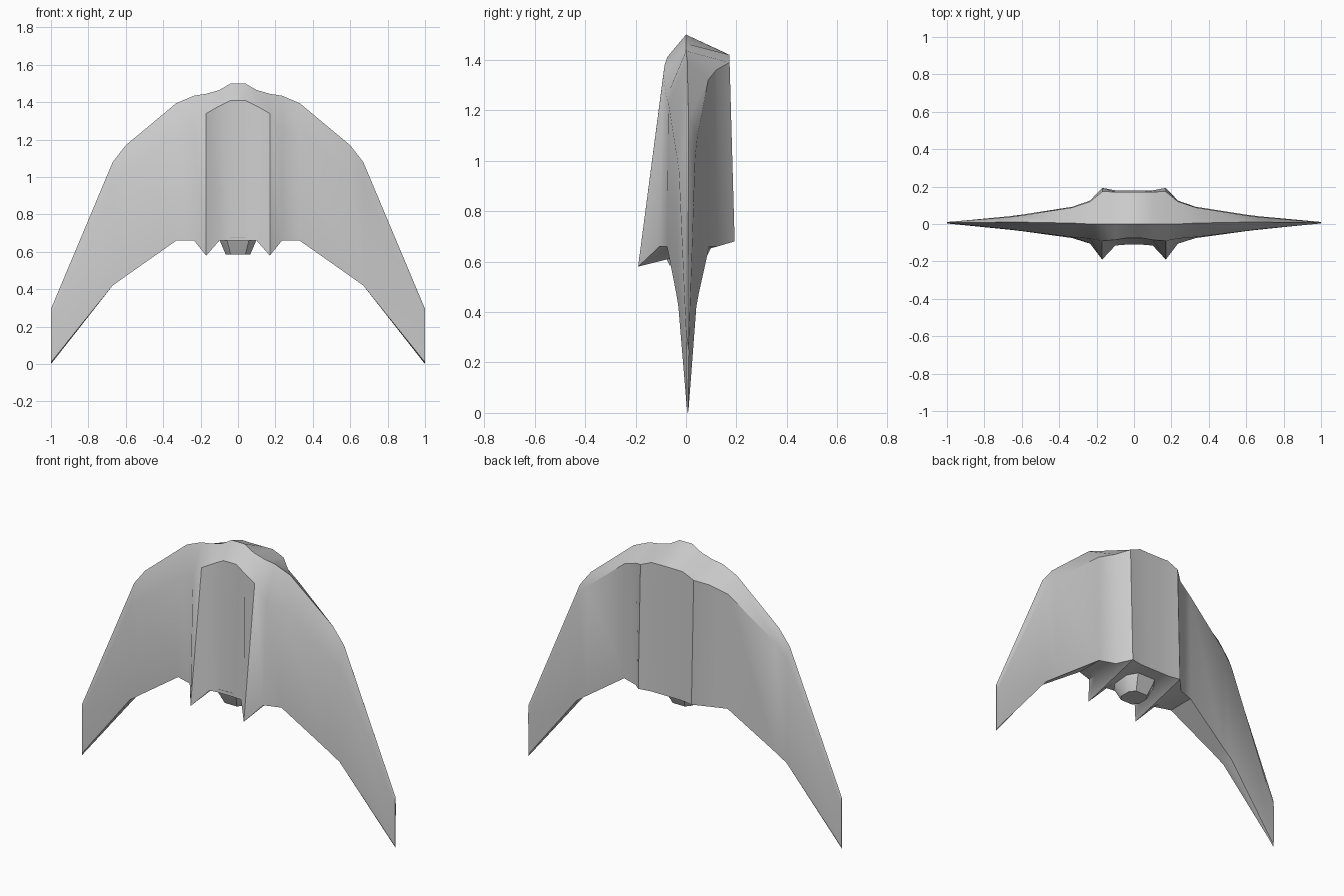
import bpy, bmesh, math

# Half-span cross-sections: x, then (y, z) of leading edge, front shoulder,
# front bottom, mid bottom, back bottom, back shoulder
half = [
    (0.04, (0, 1.5), (-0.075, 1.41), (-0.11, 0.66), (-0.06, 0.66), (0.18, 0.68), (0.17, 1.42)),
    (0.10, (0, 1.465), (-0.085, 1.38), (-0.115, 0.66), (-0.06, 0.66), (0.18, 0.68), (0.172, 1.42)),
    (0.17, (0, 1.445), (-0.09, 1.34), (-0.19, 0.58), (-0.07, 0.61), (0.193, 0.68), (0.173, 1.39)),
    (0.235, (0, 1.435), (-0.078, 1.25), (-0.105, 0.66), (-0.06, 0.66), (0.125, 0.66), (0.12, 1.36)),
    (0.33, (0.005, 1.395), (-0.07, 1.23), (-0.075, 0.66), (-0.03, 0.66), (0.092, 0.66), (0.088, 1.32)),
    (0.60, (0.01, 1.17), (-0.037, 1.02), (-0.038, 0.47), (-0.01, 0.47), (0.05, 0.47), (0.046, 1.1)),
    (0.67, (0.01, 1.08), (-0.028, 0.96), (-0.03, 0.42), (0.0, 0.42), (0.041, 0.42), (0.037, 1.02)),
    (1.00, (0.007, 0.295), (0.003, 0.25), (0.004, 0.01), (0.007, 0.0), (0.01, 0.01), (0.011, 0.25)),
]


def finish(name, bm, angle):
    bmesh.ops.recalc_face_normals(bm, faces=bm.faces)
    mesh = bpy.data.meshes.new(name)
    bm.to_mesh(mesh)
    bm.free()
    ob = bpy.data.objects.new(name, mesh)
    bpy.context.collection.objects.link(ob)
    bpy.ops.object.select_all(action='DESELECT')
    ob.select_set(True)
    bpy.context.view_layer.objects.active = ob
    bpy.ops.object.shade_smooth_by_angle(angle=math.radians(angle))
    return ob


def loft(name, rings, angle):
    bm = bmesh.new()
    loops = [[bm.verts.new(p) for p in ring] for ring in rings]
    n = len(loops[0])
    for a, b in zip(loops, loops[1:]):
        for i in range(n):
            j = (i + 1) % n
            bm.faces.new((a[i], a[j], b[j], b[i]))
    bm.faces.new(loops[0])
    bm.faces.new(loops[-1])
    return finish(name, bm, angle)


# Swept wing with thick centre body and two keel fins
right = [[(s[0], y, z) for y, z in s[1:]] for s in half]
left = [[(-x, y, z) for x, y, z in ring] for ring in reversed(right)]
loft("wing_body", left + right, 35)

# Tapered tail nozzle under the centre body
sizes = [(0.10, 0.11, 0.68), (0.095, 0.10, 0.655), (0.065, 0.065, 0.585)]
rings = []
for rx, ry, z in sizes:
    rings.append([(sx * rx, sy * ry, z) for sx, sy in
                  ((1, .5), (.6, 1), (-.6, 1), (-1, .5), (-1, -.5), (-.6, -1), (.6, -1), (1, -.5))])
loft("tail_nozzle", rings, 35)
